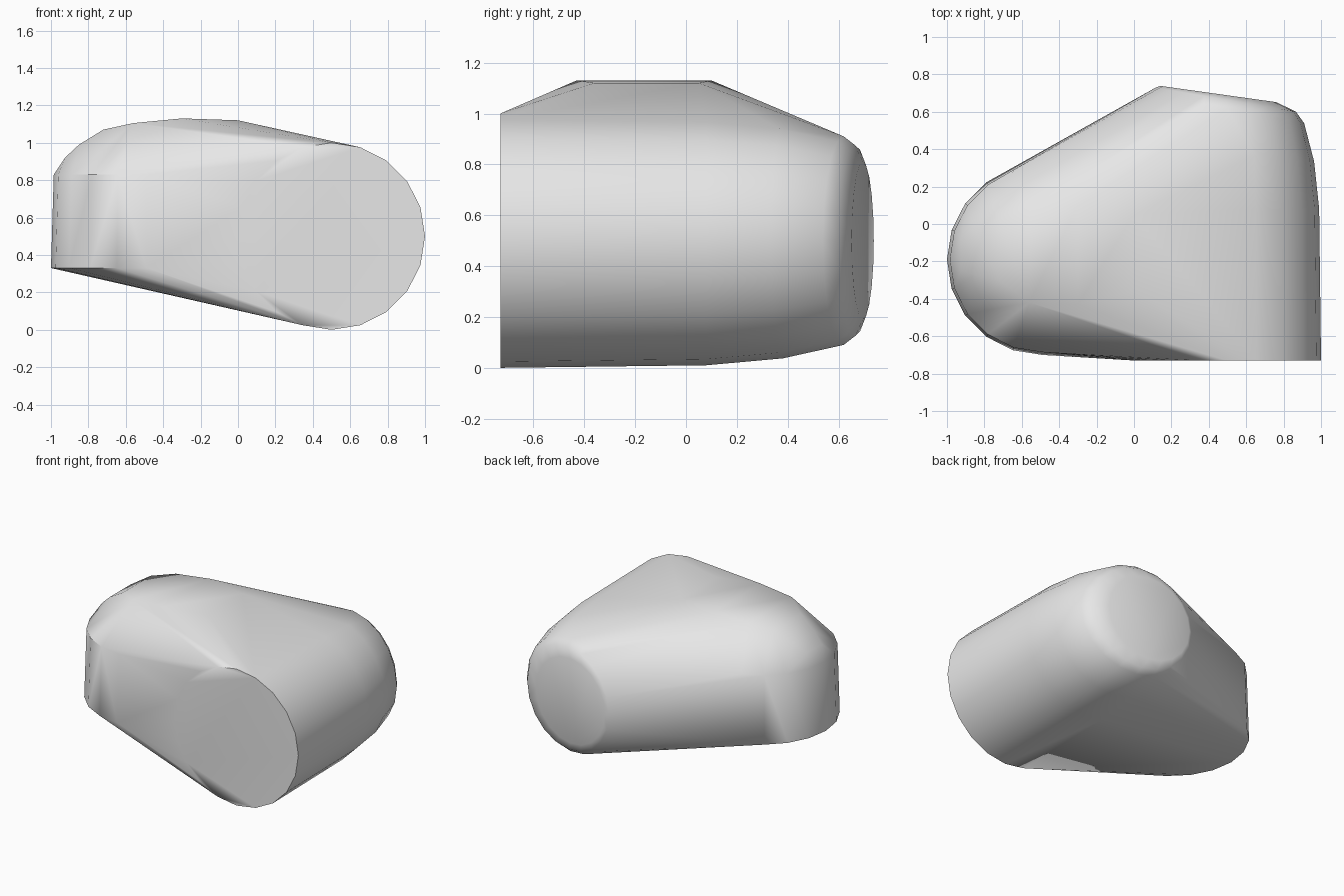
import bpy
import bmesh
from math import cos, sin, tau, radians

cube = bpy.data.objects.get("Cube")
if cube:
    bpy.data.objects.remove(cube, do_unlink=True)

SIDES = 20


def circle(cx, cy, r):
    """Points of a flat circle as pairs."""
    return [(cx + r * cos(tau * i / SIDES), cy + r * sin(tau * i / SIDES))
            for i in range(SIDES)]


def barrel_ring(y, cx, r, tilt):
    """Ring of the lying barrel; tilt leans it back towards the drum."""
    return [(x, y - tilt * (x - cx), z) for x, z in circle(cx, 0.5, r)]


def drum_ring(z, r):
    """Ring of the standing drum."""
    return [(x, y, z) for x, y in circle(-0.49, -0.19, r)]


# Lying barrel, flat at the front and rounded to a tilted cap at the back
points = []
for y, cx, r, tilt in ((-0.73, 0.5, 0.5, 0), (0.08, 0.5, 0.49, 0),
                       (0.38, 0.5, 0.463, 0.1), (0.62, 0.5, 0.41, 0.2),
                       (0.665, 0.49, 0.375, 0.17), (0.695, 0.45, 0.31, 0.14)):
    points += barrel_ring(y, cx, r, tilt)

# Standing drum, joined to the barrel by the hull
points += drum_ring(0.33, 0.51) + drum_ring(0.83, 0.495)

# Low crown over the drum: x, front y, back y, z
for x, front, back, z in ((0.0, -0.36, 0.05, 1.12), (-0.3, -0.43, 0.1, 1.13),
                          (-0.56, -0.42, 0.08, 1.105), (-0.72, -0.3, 0.02, 1.07),
                          (-0.85, -0.27, -0.03, 0.99), (-0.925, -0.25, -0.08, 0.92)):
    points += [(x, front, z), (x, back, z)]

# Wrap everything in one convex skin
bm = bmesh.new()
for p in points:
    bm.verts.new(p)
bmesh.ops.convex_hull(bm, input=bm.verts[:], use_existing_faces=False)
loose = [v for v in bm.verts if not v.link_faces]
bmesh.ops.delete(bm, geom=loose, context='VERTS')
bmesh.ops.dissolve_limit(bm, angle_limit=radians(1), verts=bm.verts[:], edges=bm.edges[:])
bmesh.ops.recalc_face_normals(bm, faces=bm.faces[:])

mesh = bpy.data.meshes.new("rounded_block")
bm.to_mesh(mesh)
bm.free()
block = bpy.data.objects.new("rounded_block", mesh)
bpy.context.collection.objects.link(block)

# Plain light grey
grey = bpy.data.materials.new("light_grey")
grey.use_nodes = True
color = (0.8, 0.8, 0.8, 1)
grey.diffuse_color = color
grey.node_tree.nodes["Principled BSDF"].inputs["Base Color"].default_value = color
mesh.materials.append(grey)

# Smooth skin with crisp rims
for ob in bpy.context.selected_objects:
    ob.select_set(False)
block.select_set(True)
bpy.context.view_layer.objects.active = block
bpy.ops.object.shade_smooth_by_angle(angle=radians(40))
